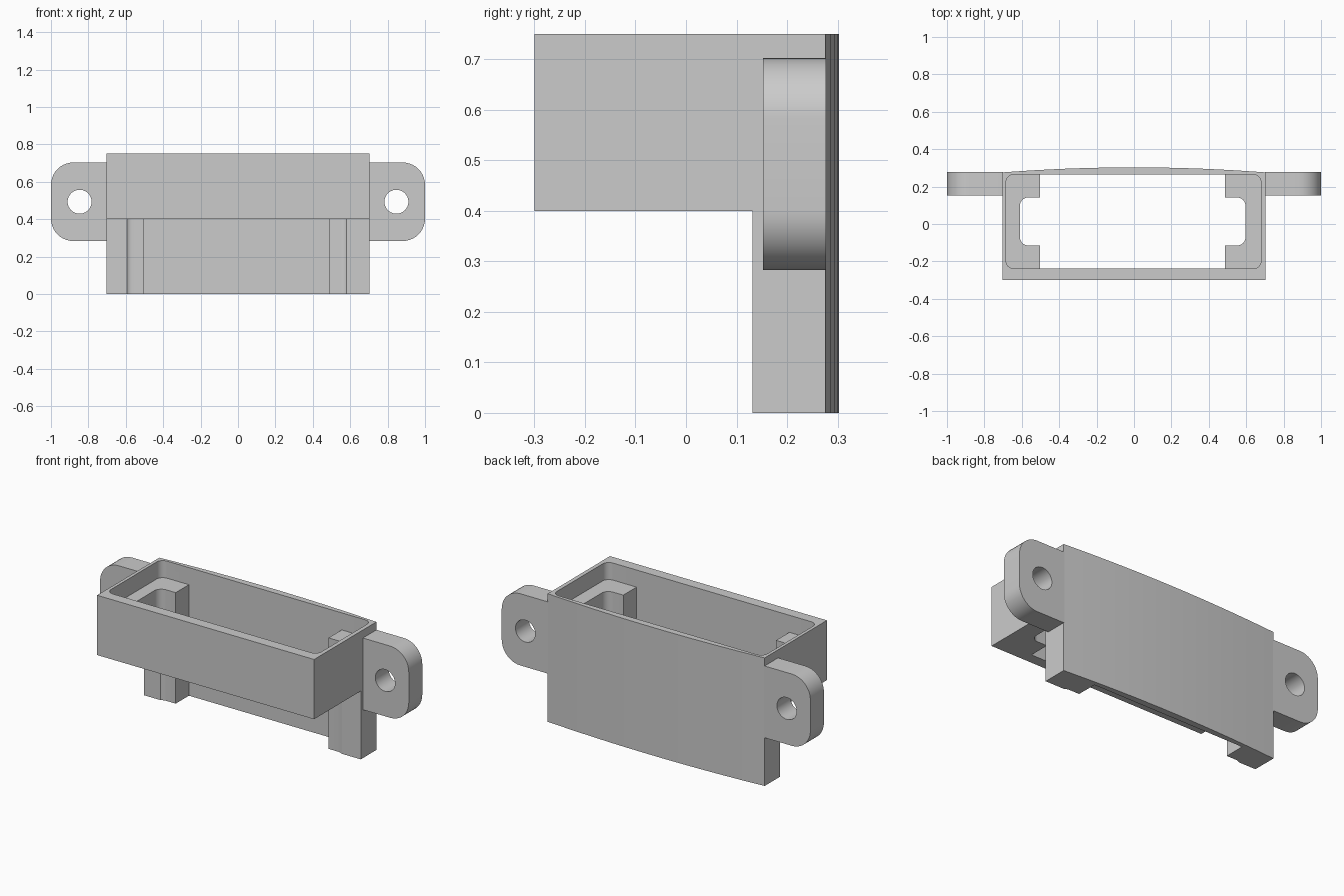
import bpy, bmesh
from math import sin, cos, pi, radians
from mathutils import Vector

cube = bpy.data.objects.get("Cube")
if cube:
    bpy.data.objects.remove(cube)

grey = bpy.data.materials.new("light grey")
grey.use_nodes = True
colour = (0.6, 0.6, 0.6, 1)
grey.diffuse_color = colour
grey.node_tree.nodes["Principled BSDF"].inputs["Base Color"].default_value = colour


def prism(name, outline, start, end, axis="z"):
    """Extrude a closed outline along z, or along y for an (x, z) outline."""
    place = (lambda a, b: (a, b, start)) if axis == "z" else (lambda a, b: (a, start, b))
    step = Vector((0, 0, end - start)) if axis == "z" else Vector((0, end - start, 0))
    bm = bmesh.new()
    face = bm.faces.new([bm.verts.new(place(a, b)) for a, b in outline])
    new = bmesh.ops.extrude_face_region(bm, geom=[face])["geom"]
    bmesh.ops.translate(bm, vec=step, verts=[v for v in new if isinstance(v, bmesh.types.BMVert)])
    bmesh.ops.recalc_face_normals(bm, faces=bm.faces)
    mesh = bpy.data.meshes.new(name)
    bm.to_mesh(mesh)
    bm.free()
    obj = bpy.data.objects.new(name, mesh)
    obj.data.materials.append(grey)
    bpy.context.collection.objects.link(obj)
    return obj


def rectangle(x0, x1, y0, y1, radii=(0, 0, 0, 0), steps=10):
    """Outline with corner radii given anticlockwise from the upper right."""
    points = []
    corners = ((x1, y1, -1, -1), (x0, y1, 1, -1), (x0, y0, 1, 1), (x1, y0, -1, 1))
    for k, (x, y, sx, sy) in enumerate(corners):
        r = radii[k]
        if not r:
            points.append((x, y))
            continue
        for i in range(steps + 1):
            a = (k + i / steps) * pi / 2
            points.append((x + sx * r + r * cos(a), y + sy * r + r * sin(a)))
    return points


def circle(x, y, r, count=40):
    return [(x + r * cos(2 * pi * i / count), y + r * sin(2 * pi * i / count)) for i in range(count)]


def cut(target, cutter):
    cutter.hide_render = True
    bpy.context.view_layer.objects.active = target
    mod = target.modifiers.new("cut", "BOOLEAN")
    mod.operation, mod.solver, mod.object = "DIFFERENCE", "EXACT", cutter
    bpy.ops.object.modifier_apply(modifier=mod.name)
    bpy.data.objects.remove(cutter)


def smooth(obj):
    bpy.ops.object.select_all(action="DESELECT")
    obj.select_set(True)
    bpy.context.view_layer.objects.active = obj
    bpy.ops.object.shade_smooth_by_angle(angle=radians(30))


# Housing with a gently bowed back
HALF, SEGMENTS = 0.703, 9
bow = []
for i in range(SEGMENTS + 1):
    x = HALF - 2 * HALF * i / SEGMENTS
    bow.append((x, 0.303 - 0.027 * (x / HALF) ** 2))
housing = prism("housing", [(-HALF, -0.3), (HALF, -0.3)] + bow, 0, 0.75)

# Front is cut away at the bottom, leaving the two legs and the back wall
cut(housing, prism("front_cutter", rectangle(-1, 1, -1, 0.132), -1, 0.4))
# Shallow rounded recess in the top
cut(housing, prism("recess_cutter", rectangle(-0.684, 0.679, -0.238, 0.264, (0.04,) * 4), 0.65, 1))
# Main opening straight through
cut(housing, prism("opening_cutter", rectangle(-0.503, 0.487, -0.238, 0.264), -1, 1))
# Side pockets between the corner blocks
cut(housing, prism("pocket_cutter", rectangle(-0.61, 0.596, -0.115, 0.142, (0.045,) * 4), -1, 1))
smooth(housing)

# Mounting ears with screw holes
for side, name in ((1, "left_ear"), (-1, "right_ear")):
    outline = [(side * x, z) for x, z in rectangle(0.7, 1, 0.283, 0.703, (0.12, 0, 0, 0.12))]
    ear = prism(name, outline, 0.152, 0.277, "y")
    cut(ear, prism("hole_cutter", circle(side * 0.847, 0.493, 0.064), 0, 0.5, "y"))
    smooth(ear)
